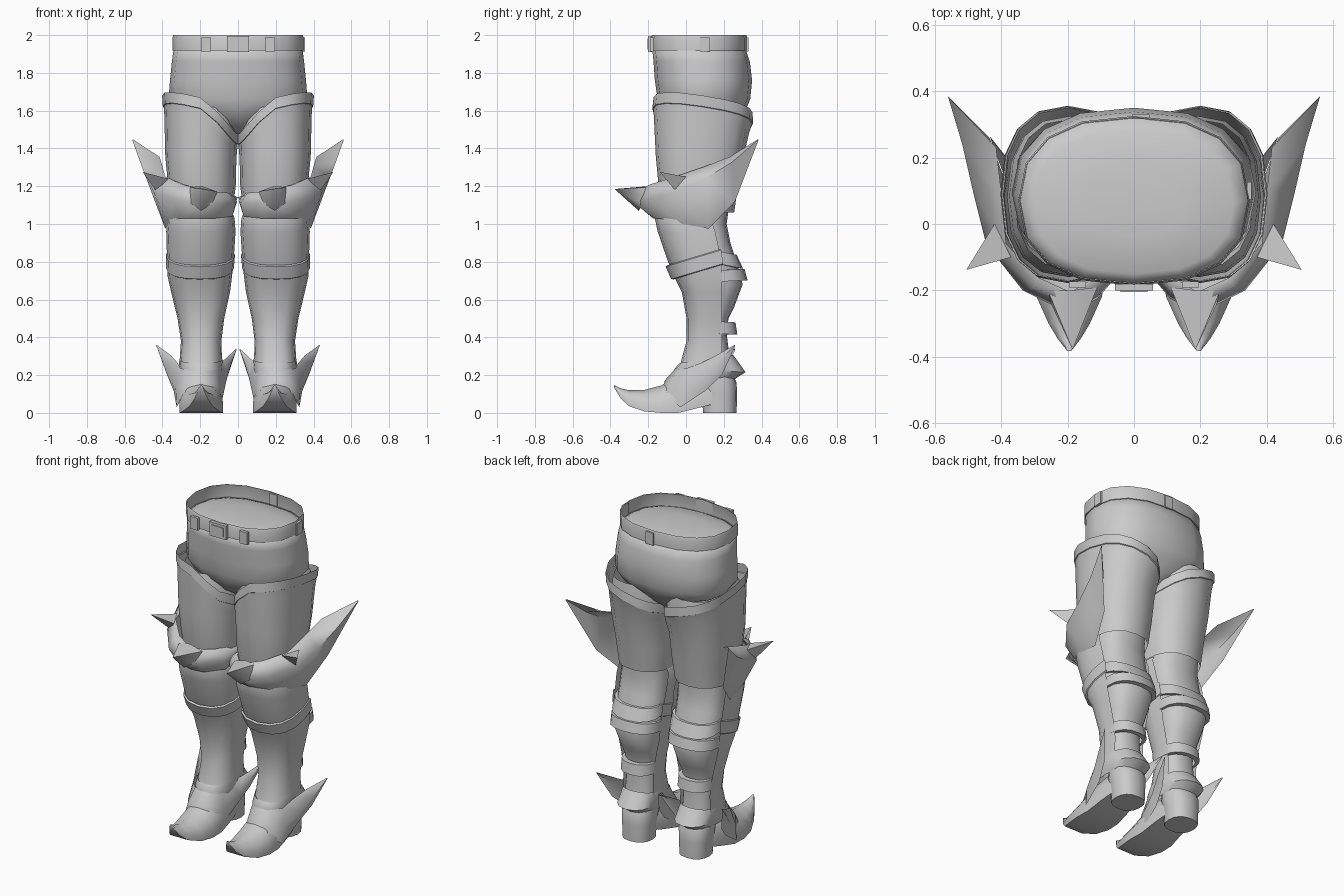
import bpy, math
from mathutils import Vector

steel = bpy.data.materials.new("pale grey")
steel.diffuse_color = (0.6, 0.6, 0.6, 1)
LEG = 0.195  # x of the leg's centre line
FRONT, BACK = (7, 18), (15, 26)  # arcs of a 16-sided oval


def make(name, verts, faces, mirror=True, angle=40):
    me = bpy.data.meshes.new(name)
    me.from_pydata([tuple(v) for v in verts], [], faces)
    me.materials.append(steel)
    ob = bpy.data.objects.new(name, me)
    bpy.context.collection.objects.link(ob)
    bpy.ops.object.select_all(action='DESELECT')
    ob.select_set(True)
    bpy.context.view_layer.objects.active = ob
    bpy.ops.object.mode_set(mode='EDIT')
    bpy.ops.mesh.select_all(action='SELECT')
    bpy.ops.mesh.normals_make_consistent(inside=False)
    bpy.ops.object.mode_set(mode='OBJECT')
    bpy.ops.object.shade_smooth_by_angle(angle=math.radians(angle))
    if mirror:
        ob.modifiers.new("mirror", 'MIRROR')
    return ob


def skin(name, rings, caps=True, closed=False, wrap=True, **kw):
    """Bridge equal-sized rings (or open rows when wrap is off)."""
    n, m = len(rings[0]), len(rings)
    faces = []
    for i in range(m if closed else m - 1):
        a, b = i * n, (i + 1) % m * n
        faces += [(a + j, a + (j + 1) % n, b + (j + 1) % n, b + j)
                  for j in range(n if wrap else n - 1)]
    if caps and wrap and not closed:
        faces += [tuple(range(n)), tuple(range((m - 1) * n, m * n))]
    return make(name, [p for r in rings for p in r], faces, **kw)


def oval(z, x0, x1, y0, y1, sx=0, sy=0, n=16, p=2.4):
    """Boxy oval filling a rectangle; sx and sy tilt it."""
    cx, cy, rx, ry = (x0 + x1) / 2, (y0 + y1) / 2, (x1 - x0) / 2, (y1 - y0) / 2
    pts = []
    for i in range(n):
        t = 2 * math.pi * i / n
        c, s = math.cos(t), math.sin(t)
        dx = rx * math.copysign(abs(c) ** (2 / p), c)
        dy = ry * math.copysign(abs(s) ** (2 / p), s)
        pts.append((cx + dx, cy + dy, z + sx * dx + sy * dy))
    return pts


def cuff_ring(dz, x0, x1, y0, y1):
    """Ring that dips towards the crotch, most at the front."""
    pts = []
    for x, y, _ in oval(0, x0, x1, y0, y1):
        u = (x - (x0 + x1) / 2) / ((x1 - x0) / 2)
        v = (y - (y0 + y1) / 2) / ((y1 - y0) / 2)
        dip = .05 * u if u > 0 else -(.15 - .06 * v) * abs(u) ** 1.3
        pts.append((x, y, 1.595 + dz + dip - .04 * v))
    return pts


def loft(name, rows, caps=True, closed=False, **kw):
    return skin(name, [oval(*r) for r in rows], caps, closed, **kw)


def shell(name, rows, arc, **kw):
    """Open shell over part of the oval."""
    return skin(name, [[oval(*r)[i % 16] for i in range(*arc)] for r in rows], wrap=False, **kw)


def spike(name, base, tip, angle=30):
    n = len(base)
    return make(name, base + [tip], [(i, (i + 1) % n, n) for i in range(n)], angle=angle)


def box(name, x, y, z, sx, sy, sz, mirror=False):
    ring = lambda k: [(x + i * sx, y + j * sy, z + k * sz)
                      for i, j in ((-1, -1), (1, -1), (1, 1), (-1, 1))]
    return skin(name, [ring(-1), ring(1)], mirror=mirror)


# Hips with a shallow domed top, and the leg stubs below them
loft("hips", [(1.48, -.04, .04, .0, .2), (1.53, -.14, .14, -.08, .26),
              (1.60, -.32, .32, -.13, .315), (1.66, -.368, .368, -.15, .34),
              (1.76, -.36, .36, -.165, .35), (1.86, -.35, .35, -.172, .338),
              (1.92, -.342, .342, -.178, .318), (1.935, -.3, .3, -.15, .28),
              (1.95, -.15, .15, -.04, .18)], mirror=False, angle=85)
loft("leg_stub", [(1.62, .02, .36, -.135, .315), (1.54, .01, .375, -.155, .325),
                  (1.44, .008, .382, -.16, .32)], caps=False)

# Thin belt, buckle and loops
loft("belt", [(1.918, -.338, .338, -.175, .315), (1.918, -.348, .348, -.186, .325),
              (1.985, -.348, .348, -.186, .325), (2.0, -.343, .343, -.18, .32)],
     caps=False, mirror=False)
box("buckle", 0, -.19, 1.953, .057, .01, .043)
box("buckle_plate", 0, -.2, 1.953, .04, .004, .028)
box("front_belt_loop", .17, -.182, 1.95, .026, .009, .038, True)
box("side_belt_loop", .347, .1, 1.95, .007, .027, .038)
box("back_belt_loop", .02, .323, 1.95, .026, .007, .038)

# Thigh armour with a slanted double rim
skin("thigh", [cuff_ring(.035, .0, .402, -.172, .352), cuff_ring(-.022, .0, .398, -.178, .356),
               cuff_ring(-.025, .003, .393, -.173, .35), cuff_ring(-.07, .005, .39, -.17, .335),
               oval(1.36, .008, .385, -.16, .305), oval(1.2, .012, .37, -.145, .275),
               oval(1.06, .03, .355, -.115, .255)], caps=False, angle=30)

# Knee wing: stations of upper edge, bulge and lower edge
knee = [((.03, .06, 1.16), (.005, .05, 1.12), (.03, .06, 1.08)),
        ((.05, -.12, 1.165), (.012, -.11, 1.11), (.03, -.08, 1.04)),
        ((.11, -.19, 1.17), (.11, -.225, 1.11), (.12, -.165, 1.03)),
        ((.19, -.24, 1.185), (.195, -.27, 1.11), (.2, -.175, 1.03)),
        ((.30, -.19, 1.21), (.335, -.2, 1.13), (.31, -.145, 1.03)),
        ((.385, -.06, 1.25), (.445, -.06, 1.17), (.37, -.02, 1.0)),
        ((.40, .1, 1.305), (.485, .1, 1.24), (.385, .12, .975)),
        ((.415, .23, 1.355), (.517, .24, 1.325), (.435, .26, 1.12)),
        ((.556, .38, 1.448), (.56, .384, 1.447), (.558, .382, 1.44))]
skin("knee_wing", [[Vector(a).lerp(Vector((LEG, .05, a[2])), .12), a, b, c]
                   if k < 5 else [a, a, b, c] for k, (a, b, c) in enumerate(knee)],
     wrap=False, angle=75)
spike("knee_beak", [(.11, -.19, 1.172), (.19, -.2, 1.2), (.26, -.2, 1.195), (.25, -.24, 1.11),
                    (.195, -.25, 1.07), (.13, -.225, 1.11)], (.185, -.378, 1.185), 75)
spike("knee_side_spike", [(.37, -.1, 1.24), (.42, .0, 1.25), (.43, -.05, 1.17)],
      (.505, -.138, 1.275))
spike("knee_inner_spike", [(.04, .0, 1.16), (.04, .09, 1.16), (.04, .04, 1.08)],
      (.0, .1, 1.14))

# Lower leg: front greave with a raised band
greave = [(1.06, .03, .365, -.16, .13), (1.03, .018, .375, -.165, .13),
          (.96, .013, .38, -.15, .155), (.82, .022, .376, -.102, .185),
          (.72, .032, .372, -.062, .19), (.64, .042, .354, -.022, .19),
          (.5, .073, .32, .003, .19), (.38, .088, .302, .003, .19),
          (.26, .084, .31, -.03, .19)]
shell("greave", [(z, x0, x1, y0, y0 + (y1 - y0) / .725) for z, x0, x1, y0, y1 in greave], FRONT)
shell("greave_band", [(.84, .022, .377, -.098, .29, 0, .3), (.835, .016, .382, -.108, .3, 0, .3),
                      (.765, .022, .38, -.078, .3, 0, .3), (.76, .032, .372, -.065, .29, 0, .3)],
      FRONT)

# Calf and its straps behind the greave
shell("calf", [(1.14, .045, .345, -.08, .235), (1.0, .045, .345, 0, .215), (.9, .045, .348, 0, .235),
               (.78, .045, .352, 0, .275), (.68, .055, .342, .02, .3), (.56, .08, .312, .05, .255),
               (.5, .09, .302, .05, .225), (.42, .1, .29, .05, .215), (.26, .098, .295, .05, .235)],
      BACK)
for name, z1, z0, x0, x1, b1, b0, sy in (
        ("upper_calf_strap", .86, .79, .04, .356, .268, .302, -.2),
        ("lower_calf_strap", .755, .695, .04, .356, .31, .326, .05),
        ("ankle_strap", .485, .42, .084, .306, .262, .272, -.05)):
    shell(name, [(z1, x0 + .015, x1 - .015, .04, b1 - .03, 0, sy), (z1, x0, x1, .04, b1, 0, sy),
                 (z0, x0, x1, .04, b0, 0, sy), (z0, x0 + .015, x1 - .015, .04, b0 - .03, 0, sy)], BACK)

# Boot: flared ankle cuff, foot with curled toe, heel
loft("ankle_cuff", [(.285, .083, .31, -.035, .25, 0, .15), (.225, .078, .315, -.06, .315, 0, -.05),
                    (.18, .095, .295, -.06, .26)], caps=False)
rings = []
for y, w, z0, z1 in ((.16, .085, .05, .2), (.08, .1, .03, .23), (-.04, .112, 0, .2),
                     (-.13, .115, 0, .145), (-.22, .098, .008, .122), (-.3, .062, .035, .12),
                     (-.345, .035, .075, .13), (-.382, .006, .138, .148)):
    prof = ((-1, 0), (-1, .4), (-.65, .8), (0, 1), (.65, .8), (1, .4), (1, 0))
    rings.append([(LEG + u * w, y, z0 + v * (z1 - z0)) for u, v in prof])
skin("foot", rings, angle=55)
loft("heel", [(0, .105, .285, .09, .268), (.1, .1, .29, .085, .27), (.16, .095, .295, .07, .268),
              (.2, .1, .29, .07, .25)])

# Instep plate sweeping back into a wing on each side
half = [((0, -.055, .235), (0, -.11, .175), (0, -.125, .135)),
        ((.07, -.04, .23), (.085, -.085, .16), (.09, -.11, .1)),
        ((.11, 0, .235), (.135, -.02, .13), (.13, -.03, .03)),
        ((.125, .08, .265), (.175, .09, .19), (.145, .1, .115)),
        ((.16, .16, .305), (.205, .17, .27), (.18, .19, .2)),
        ((.236, .258, .36), (.238, .26, .358), (.236, .26, .352))]
skin("instep_wings", [[(LEG + side * x * (.79 if side < 0 else 1), y,
                        z - (.02 if side < 0 and z > .3 else 0)) for x, y, z in st]
                      for side, seq in ((-1, half[:0:-1]), (1, half)) for st in seq],
     wrap=False, angle=65)
